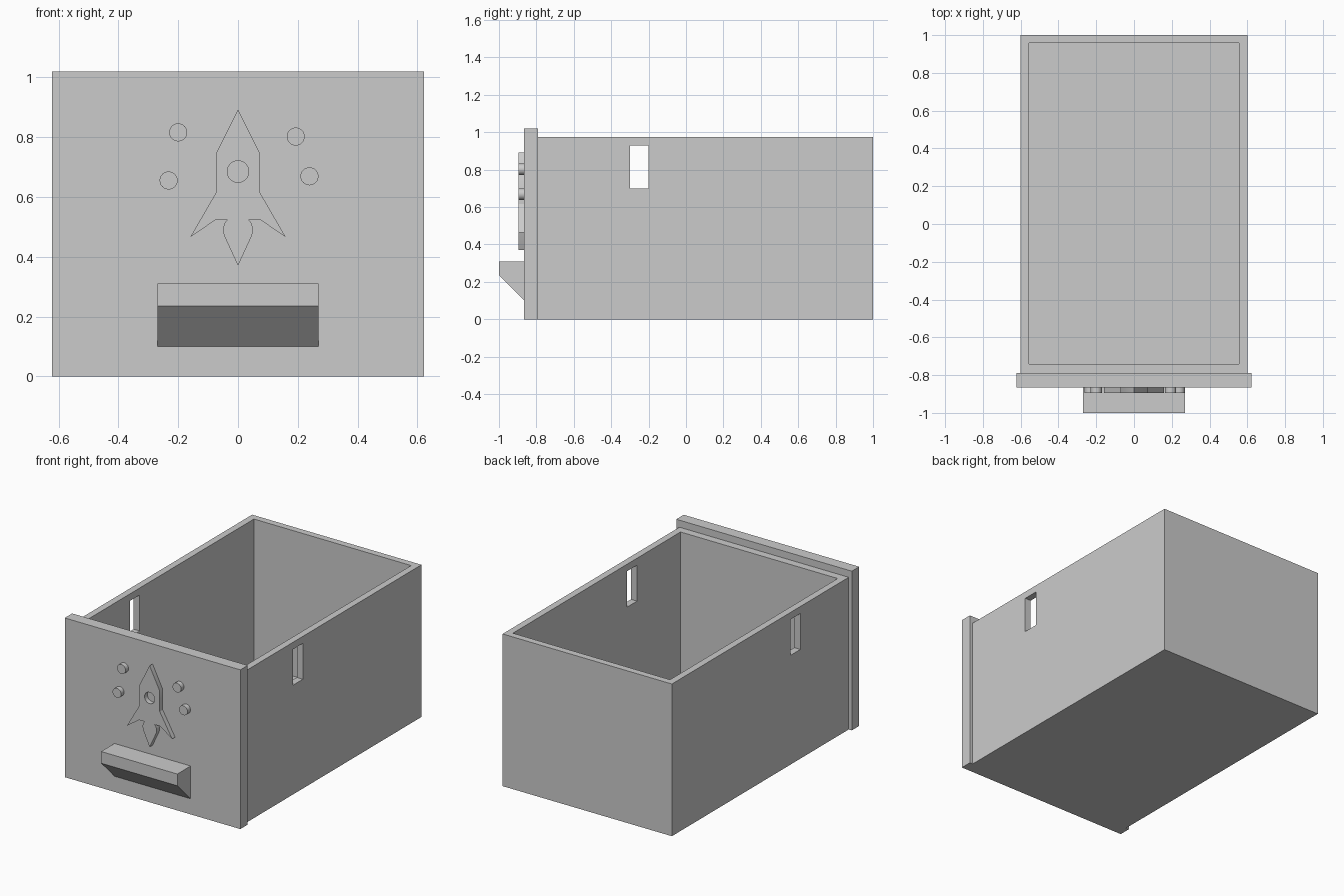
import bpy
import bmesh
import math

if "Cube" in bpy.data.objects:
    bpy.data.objects.remove(bpy.data.objects["Cube"], do_unlink=True)

grey = bpy.data.materials.new("light grey")
grey.use_nodes = True
grey.diffuse_color = (0.6, 0.6, 0.6, 1)
grey.node_tree.nodes["Principled BSDF"].inputs["Base Color"].default_value = (0.6, 0.6, 0.6, 1)


def prism(name, base, offset):
    """Extrude a closed outline of 3D points along an offset."""
    bm = bmesh.new()
    face = bm.faces.new([bm.verts.new(p) for p in base])
    result = bmesh.ops.extrude_face_region(bm, geom=[face], use_keep_orig=True)
    moved = [g for g in result["geom"] if isinstance(g, bmesh.types.BMVert)]
    bmesh.ops.translate(bm, vec=offset, verts=moved)
    bmesh.ops.recalc_face_normals(bm, faces=bm.faces)
    mesh = bpy.data.meshes.new(name)
    bm.to_mesh(mesh)
    bm.free()
    mesh.materials.append(grey)
    obj = bpy.data.objects.new(name, mesh)
    bpy.context.collection.objects.link(obj)
    return obj


def box(name, x, y, z):
    base = [(x[0], y[0], z[0]), (x[1], y[0], z[0]), (x[1], y[1], z[0]), (x[0], y[1], z[0])]
    return prism(name, base, (0, 0, z[1] - z[0]))


def disc(name, x, z, radius, y0, y1, sides=48):
    angles = [2 * math.pi * i / sides for i in range(sides)]
    base = [(x + radius * math.cos(a), y0, z + radius * math.sin(a)) for a in angles]
    return prism(name, base, (0, y1 - y0, 0))


def select_only(obj):
    bpy.ops.object.select_all(action="DESELECT")
    obj.select_set(True)
    bpy.context.view_layer.objects.active = obj


def cut(obj, cutter):
    mod = obj.modifiers.new("cut", "BOOLEAN")
    mod.operation = "DIFFERENCE"
    mod.solver = "EXACT"
    mod.object = cutter
    select_only(obj)
    bpy.ops.object.modifier_apply(modifier=mod.name)
    bpy.data.objects.remove(cutter, do_unlink=True)


def smooth(obj):
    select_only(obj)
    bpy.ops.object.shade_smooth_by_angle(angle=math.radians(30))


PANEL_BACK, PANEL_FRONT, RELIEF = -0.79, -0.865, -0.895

# Open drawer body with a slot through both side walls
body = box("drawer_body", (-0.6, 0.6), (PANEL_BACK, 1.0), (0, 0.975))
cut(body, box("cavity", (-0.557, 0.557), (-0.74, 0.957), (0.043, 1.2)))
cut(body, box("slot", (-0.8, 0.8), (-0.3, -0.2), (0.7, 0.93)))

# Overlapping front panel
box("front_panel", (-0.622, 0.622), (PANEL_FRONT, PANEL_BACK), (0, 1.02))

# Wedge-shaped pull handle
profile = [(PANEL_FRONT, 0.31), (-1.0, 0.31), (-1.0, 0.235), (PANEL_FRONT, 0.1)]
prism("handle", [(-0.27, y, z) for y, z in profile], (0.54, 0, 0))

# Raised rocket, mirrored from its right half outline
half = [(0.072, 0.749), (0.072, 0.617), (0.16, 0.465), (0.074, 0.524), (0.036, 0.524),
        (0.046, 0.51), (0.05, 0.492), (0.047, 0.472)]
outline = [(0, 0.892)] + half + [(0, 0.37)] + [(-x, z) for x, z in reversed(half)]
rocket = prism("rocket_relief", [(x, RELIEF, z) for x, z in outline],
               (0, PANEL_FRONT - RELIEF, 0))
cut(rocket, disc("porthole", 0, 0.685, 0.036, -1.0, -0.8))
smooth(rocket)

# Round stars beside the rocket
stars = [(-0.2, 0.816), (0.193, 0.802), (-0.232, 0.655), (0.239, 0.669)]
for i, (x, z) in enumerate(stars):
    smooth(disc(f"star_{i + 1}", x, z, 0.03, RELIEF, PANEL_FRONT))
